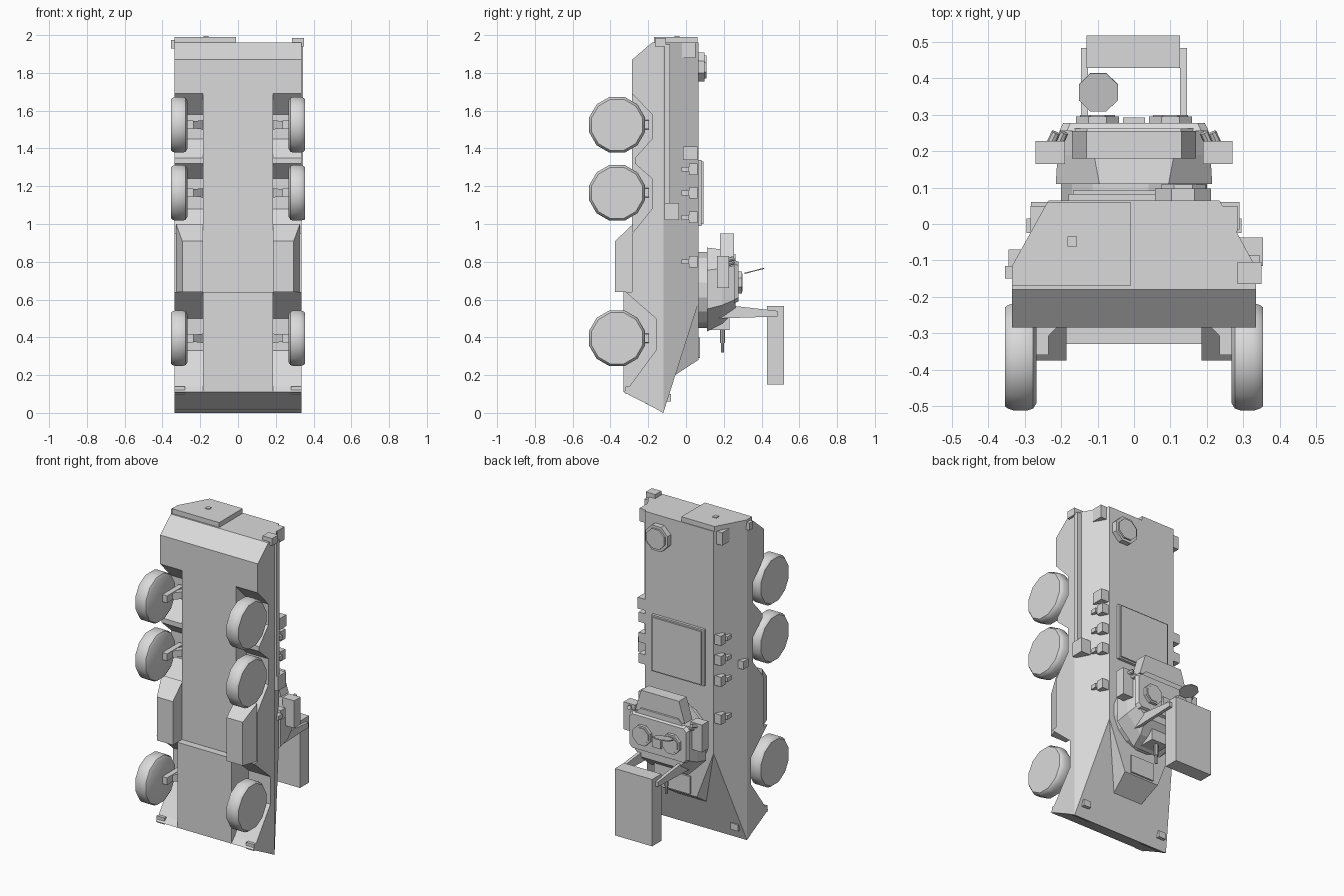
import bpy, bmesh, math
from mathutils import Vector, Matrix

if "Cube" in bpy.data.objects:
    bpy.data.objects.remove(bpy.data.objects["Cube"])

grey = bpy.data.materials.new("plain grey")
grey.diffuse_color = (0.7, 0.7, 0.7, 1)
grey.use_nodes = True
grey.node_tree.nodes["Principled BSDF"].inputs["Base Color"].default_value = grey.diffuse_color


def finish(name, bm):
    bmesh.ops.recalc_face_normals(bm, faces=bm.faces)
    me = bpy.data.meshes.new(name)
    bm.to_mesh(me)
    bm.free()
    me.materials.append(grey)
    ob = bpy.data.objects.new(name, me)
    bpy.context.collection.objects.link(ob)
    return ob


def solid(name, pts):
    """Convex solid around a few corner points."""
    bm = bmesh.new()
    for p in pts:
        bm.verts.new(p)
    res = bmesh.ops.convex_hull(bm, input=bm.verts)
    bmesh.ops.delete(bm, geom=[v for v in bm.verts if not v.link_faces], context='VERTS')
    bmesh.ops.dissolve_limit(bm, angle_limit=0.02, verts=bm.verts, edges=bm.edges)
    return finish(name, bm)


def box(name, x0, x1, y0, y1, z0, z1):
    return solid(name, [(x, y, z) for x in (x0, x1) for y in (y0, y1) for z in (z0, z1)])


def prism(name, profile, x0, x1):
    """Side profile of (y, z) points pulled along x."""
    bm = bmesh.new()
    f = bm.faces.new([bm.verts.new((x0, y, z)) for y, z in profile])
    res = bmesh.ops.extrude_face_region(bm, geom=[f])
    bmesh.ops.translate(bm, vec=(x1 - x0, 0, 0),
                        verts=[e for e in res['geom'] if isinstance(e, bmesh.types.BMVert)])
    return finish(name, bm)


def disc(name, centre, radius, depth, axis, sides=8, top=None):
    bm = bmesh.new()
    bmesh.ops.create_cone(bm, cap_ends=True, segments=sides, radius1=radius,
                          radius2=radius if top is None else top, depth=depth,
                          matrix=Matrix.Rotation(math.pi / sides, 4, 'Z'))
    rot = Vector((0, 0, 1)).rotation_difference(Vector(axis)).to_matrix().to_4x4()
    bm.transform(Matrix.Translation(centre) @ rot)
    return finish(name, bm)


def mirrored(pts):
    return [(s * x, y, z) for x, y, z in pts for s in (1, -1)]


# Upper hull with sloped sides and glacis
solid("upper_hull", mirrored([
    (.335, -.12, 0), (.335, -.16, .021), (.335, -.16, 1.96), (.335, -.12, 1.96),
    (.235, .065, .58), (.235, .065, 1.96)]))
# Raised driver compartment on the glacis
solid("driver_compartment", mirrored([
    (.10, -.058, .20), (.12, .065, .28), (.235, .065, .58), (.10, -.1, .25), (.2, 0, .6)]))
box("driver_hatch", -.08, .08, .06, .075, .29, .40)
# Belly between the wheels
prism("belly", [(-.15, .017), (-.33, .11), (-.33, .64), (-.285, .64), (-.285, 1.87),
                (-.18, 1.96), (-.15, 1.96)], -.185, .185)

fender = [(-.155, .02), (-.33, .11), (-.30, .14), (-.16, .33), (-.16, .50), (-.32, .64),
          (-.285, .64), (-.285, .95), (-.18, 1.08), (-.18, 1.24), (-.27, 1.32), (-.27, 1.35),
          (-.18, 1.45), (-.18, 1.58), (-.285, 1.69), (-.285, 1.87), (-.18, 1.96), (-.155, 1.96)]


def wheel(name, s, zc):
    bm = bmesh.new()
    prof = [(0, .268), (.132, .268), (.147, .277), (.153, .295),
            (.153, .330), (.147, .347), (.140, .355), (0, .355)]
    vs = [bm.verts.new((s * x, r, 0)) for r, x in prof]
    es = [bm.edges.new(p) for p in zip(vs, vs[1:])]
    bmesh.ops.spin(bm, geom=vs + es, cent=(0, 0, 0), axis=(1, 0, 0),
                   angle=2 * math.pi, steps=12)
    bmesh.ops.remove_doubles(bm, verts=bm.verts, dist=.0005)
    bmesh.ops.rotate(bm, verts=bm.verts, cent=(0, 0, 0), matrix=Matrix.Rotation(math.pi / 12, 3, 'X'))
    bmesh.ops.translate(bm, verts=bm.verts, vec=(0, -.365, zc))
    ob = finish(name, bm)
    bpy.ops.object.select_all(action='DESELECT')
    ob.select_set(True)
    bpy.context.view_layer.objects.active = ob
    bpy.ops.object.shade_smooth_by_angle(angle=math.radians(40))


for s, side in ((1, "right"), (-1, "left")):
    prism("fender_" + side, fender, s * .185, s * .335)
    # Tapered storage box between front and rear wheels
    solid("storage_box_" + side, [(s * x, y, z) for x, y, z in (
        (.185, -.375, .64), (.295, -.375, .64), (.185, -.375, .91), (.295, -.375, .91),
        (.185, -.28, .64), (.328, -.28, .64), (.185, -.28, 1.0), (.328, -.28, 1.0))])
    # Wheels and suspension arms
    for i, z in enumerate((.395, 1.165, 1.525)):
        wheel(f"wheel_{side}_{i}", s, z)
        solid(f"axle_{side}_{i}", [(s * x, y, z + d * h) for d in (1, -1) for x, y, h in (
            (.18, -.19, .025), (.18, -.25, .025), (.275, -.29, .015), (.275, -.35, .015))])
        box(f"wheel_mount_{side}_{i}", s * .235, s * .27, -.36, -.195, z - .022, z + .022)
    # Side brackets on the sloped flank
    for i, z in enumerate((.80, 1.035, 1.165, 1.29)):
        box(f"bracket_{side}_{i}", s * .22, s * .283, .015, .06, z - .03, z + .03)
        box(f"bracket_stub_{side}_{i}", s * .25, s * .295, -.025, .015, z - .013, z + .013)
    box("head_lamp_" + side, s * .25, s * .30, -.11, -.08, .06, .10)
    box("fender_lamp_" + side, s * .28, s * .335, -.32, -.27, .10, .14)
    box("rear_lamp_" + side, s * .235, s * .285, -.02, .05, 1.88, 1.96)
    # Turret side boxes, smoke tubes and launcher arms
    box("sight_box_" + side, s * .19, s * .27, .165, .228, .66, .83)
    for i in range(2):
        disc(f"smoke_tube_{side}_{i}", (s * (.205 + .022 * i), .225, .79 + .02 * i), .012, .06,
             (s * -.4, .85, .25))
    solid("launcher_arm_" + side, [(s * x, y, z) for x in (.126, .146) for y, z in (
        (.17, .50), (.17, .57), (.22, .57), (.484, .54), (.484, .51), (.42, .51))])

# Single-sided fittings
box("flank_box", .28, .355, -.115, -.037, 1.02, 1.11)
box("flank_rail", .30, .345, -.115, -.085, 1.10, 1.95)
box("upper_flank_box", .22, .29, -.015, .06, 1.34, 1.41)
box("left_flank_box", -.345, -.28, -.12, -.07, 1.08, 1.13)
box("rear_step", .285, .35, -.165, -.105, 1.94, 1.985)
box("left_rear_lamp", -.355, -.32, -.15, -.115, 1.93, 1.975)
# Rear door following the flank slope
solid("rear_door", [(x, y, z) for z in (1.95, 1.99) for x, y in (
    (-.01, -.17), (-.335, -.17), (-.335, -.115), (-.238, .06), (-.01, .06))])
box("door_handle", -.183, -.157, -.062, -.035, 1.98, 1.995)
# Roof hatch and vent
box("roof_hatch", -.18, .18, .06, .082, .99, 1.34)
box("roof_hatch_lid", -.168, .168, .08, .092, 1.0, 1.33)
disc("roof_vent", (.135, .08, 1.83), .083, .035, (0, 1, 0), top=.083)
disc("roof_vent_cap", (.135, .10, 1.83), .066, .016, (0, 1, 0))


def ring(y, hx, z0, z1, c):
    return mirrored([(hx - c, y, z0), (hx, y, z0 + c), (hx, y, z1 - c), (hx - c, y, z1)])


# Turret
disc("turret_ring", (0, .088, .65), .205, .05, (0, 1, 0), sides=16)
solid("turret_body", ring(.11, .215, .43, .875, .12) + ring(.19, .21, .47, .865, .10)
      + ring(.262, .19, .54, .84, .06))
solid("turret_bustle", mirrored([(.17, .18, .82), (.17, .255, .82), (.13, .18, .95),
                                 (.13, .255, .95)]))
solid("turret_roof", ring(.255, .205, .58, .81, .02) + ring(.277, .195, .59, .80, .02))
for i, x in enumerate((-.10, .10)):
    disc(f"cupola_{i}", (x, .283, .69), .064, .025, (0, 1, 0))
    disc(f"cupola_rim_{i}", (x, .296, .69), .052, .008, (0, 1, 0))
box("periscope", -.03, .03, .27, .293, .64, .70)
# Open cupola lid
disc("open_lid", (-.098, .362, .752), .058, .006, (0, -.25, .97))
# Gun and mantlet
box("mantlet", -.06, .06, .13, .23, .44, .55)
disc("gun_barrel", (0, .193, .42), .013, .10, (0, 0, 1), sides=10)
disc("gun_tip", (0, .193, .35), .008, .06, (0, 0, 1), sides=10)
# Launcher box held ahead of the turret
box("launcher_box", -.13, .126, .428, .518, .15, .565)
